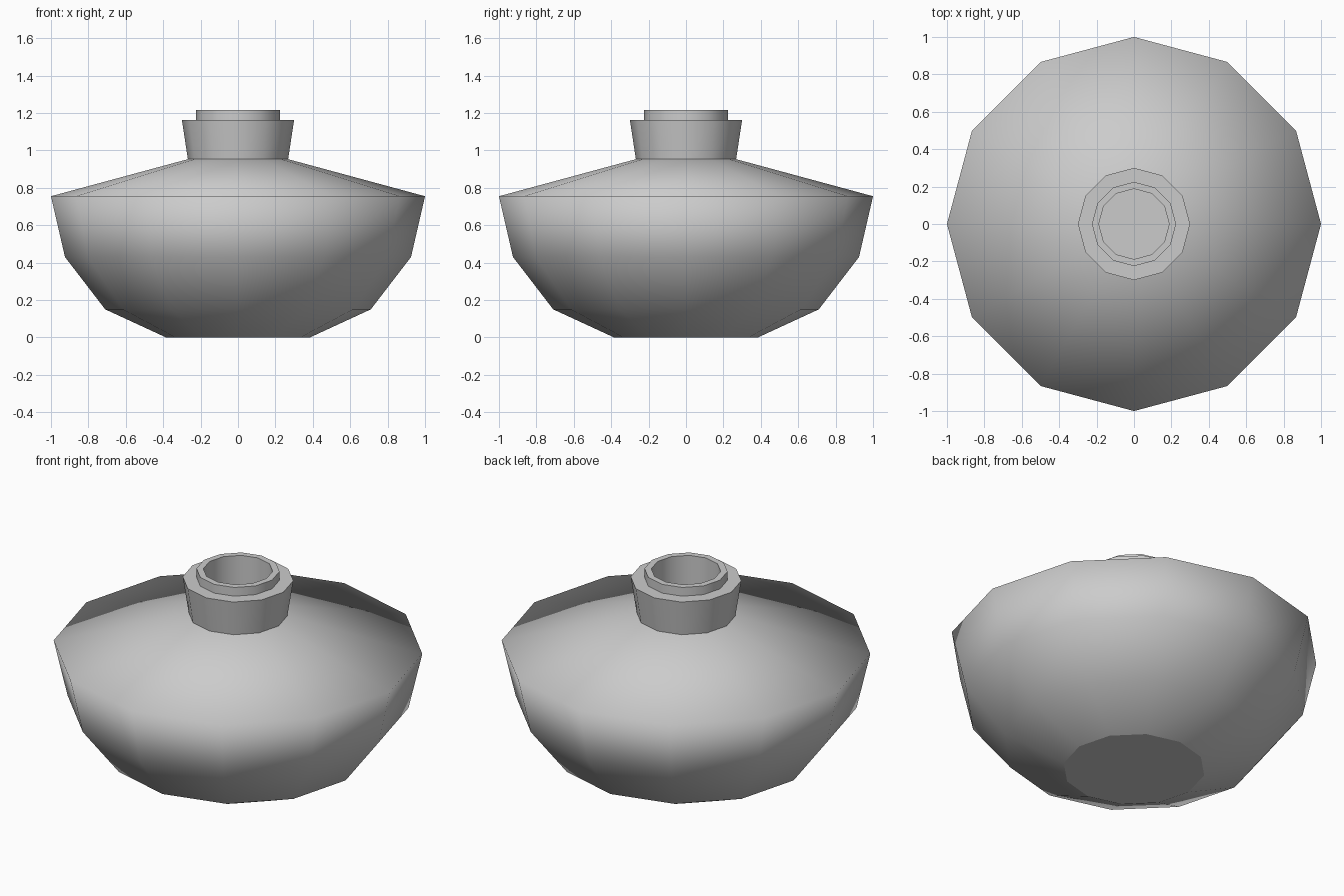
import bpy, bmesh
from math import cos, sin, pi, radians

if "Cube" in bpy.data.objects:
    bpy.data.objects.remove(bpy.data.objects["Cube"])

SIDES = 12


def lathe(name, profile, cap_start=False, cap_end=False, sharp_angle=40):
    """Revolve (radius, z) points around z with optional flat end caps."""
    bm = bmesh.new()
    rings = [[bm.verts.new((r * cos(2 * pi * i / SIDES), r * sin(2 * pi * i / SIDES), z))
              for i in range(SIDES)] for r, z in profile]
    for a, b in zip(rings, rings[1:]):
        for i in range(SIDES):
            j = (i + 1) % SIDES
            bm.faces.new((a[i], a[j], b[j], b[i])).smooth = True
    caps = []
    if cap_start:
        caps.append(bm.faces.new(rings[0][::-1]))
    if cap_end:
        caps.append(bm.faces.new(rings[-1]))
    bm.normal_update()
    # Creases: cap rims, and any edge above the chosen angle
    for e in bm.edges:
        on_cap = any(f in caps for f in e.link_faces)
        if on_cap or (len(e.link_faces) == 2 and e.calc_face_angle() > radians(sharp_angle)):
            e.smooth = False
    mesh = bpy.data.meshes.new(name)
    bm.to_mesh(mesh)
    bm.free()
    obj = bpy.data.objects.new(name, mesh)
    bpy.context.collection.objects.link(obj)
    return obj


# Wide bowl with sloping shoulder, smooth right over the rim, flat base
lathe("bottle_body",
      [(0.385, 0), (0.71, 0.15), (0.925, 0.43), (1.0, 0.755), (0.268, 0.953)],
      cap_start=True, sharp_angle=120)

# Flared collar, stepped lip and recessed mouth
lathe("bottle_neck",
      [(0.268, 0.953), (0.30, 1.163), (0.225, 1.163), (0.225, 1.215),
       (0.188, 1.215), (0.188, 0.953)],
      cap_end=True)
